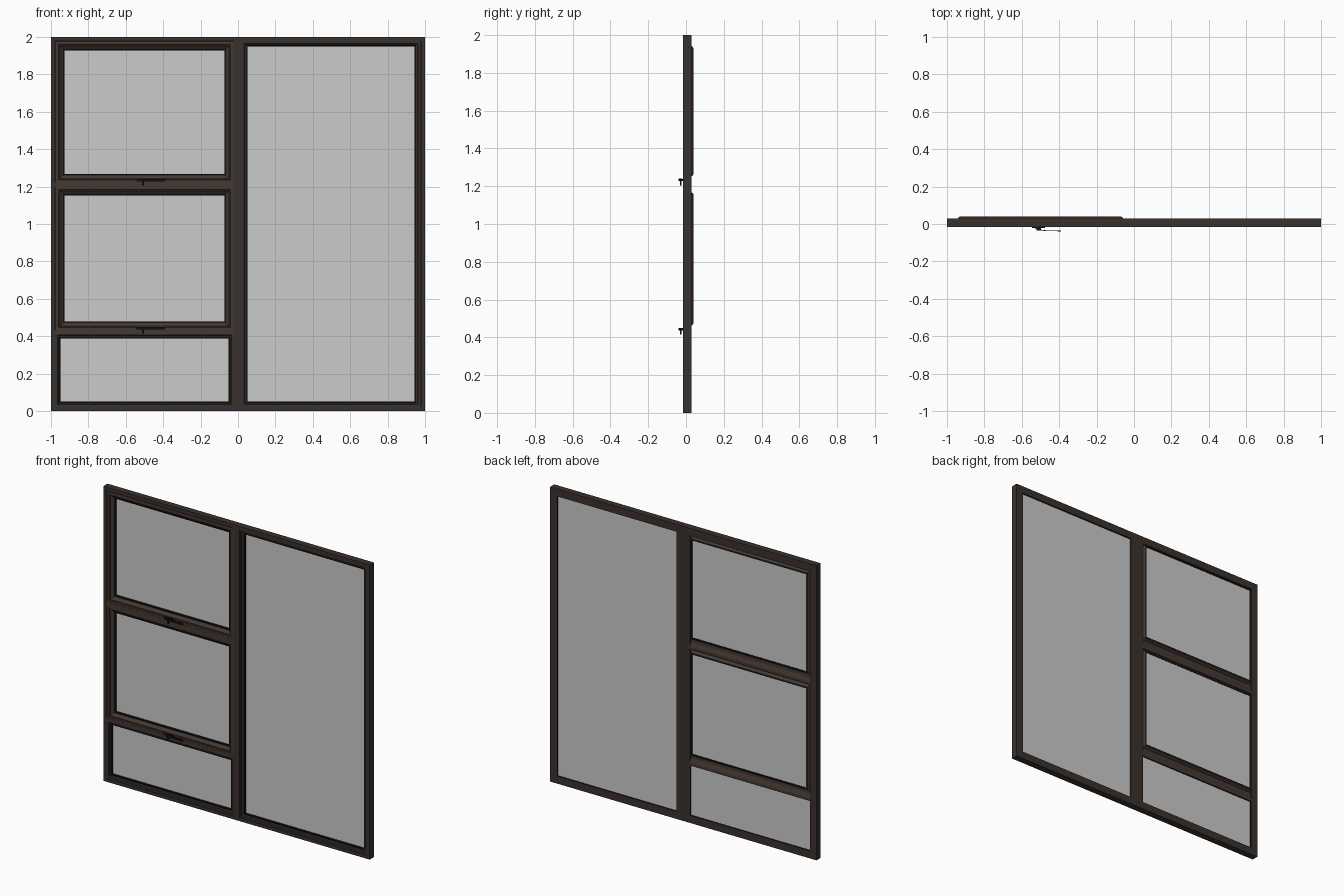
import bpy, bmesh
from mathutils import Vector

if "Cube" in bpy.data.objects:
    bpy.data.objects.remove(bpy.data.objects["Cube"])


def material(name, color, alpha=1.0, rough=0.5):
    m = bpy.data.materials.new(name)
    m.use_nodes = True
    m.diffuse_color = (*color, alpha)
    m.roughness = rough
    bsdf = m.node_tree.nodes["Principled BSDF"]
    bsdf.inputs["Base Color"].default_value = (*color, 1)
    bsdf.inputs["Alpha"].default_value = alpha
    bsdf.inputs["Roughness"].default_value = rough
    return m


FRAME = material("dark_bronze", (0.042, 0.032, 0.026))
BRONZE = material("warm_bronze", (0.058, 0.041, 0.033))
RUBBER = material("black_rubber", (0.006, 0.006, 0.006), rough=0.8)
GLASS = material("grey_glass", (0.55, 0.55, 0.55), alpha=0.45, rough=0.2)

FRONT, BACK = -0.016, 0.029


def finish(name, bm, mat):
    bmesh.ops.recalc_face_normals(bm, faces=bm.faces)
    mesh = bpy.data.meshes.new(name)
    bm.to_mesh(mesh)
    bm.free()
    mesh.materials.append(mat)
    ob = bpy.data.objects.new(name, mesh)
    bpy.context.collection.objects.link(ob)


def box(name, x, y, z, mat):
    """Box from three (min, max) ranges."""
    bm = bmesh.new()
    bmesh.ops.create_cube(bm, size=1)
    for v in bm.verts:
        v.co = Vector([r[0] if c < 0 else r[1] for c, r in zip(v.co, (x, y, z))])
    finish(name, bm, mat)


def prism(name, outline, sweep, mat):
    """Solid made by sweeping a closed outline of 3D points along a vector."""
    bm = bmesh.new()
    face = bm.faces.new([bm.verts.new(p) for p in outline])
    new = bmesh.ops.extrude_face_region(bm, geom=[face], use_keep_orig=True)["geom"]
    moved = [g for g in new if isinstance(g, bmesh.types.BMVert)]
    bmesh.ops.translate(bm, verts=moved, vec=sweep)
    finish(name, bm, mat)


def ring(name, x, z, profile, mat):
    """Mitred rectangular ring; profile is a closed loop of (inset, y)."""
    bm = bmesh.new()
    loops = []
    for sx, sz in ((0, 0), (1, 0), (1, 1), (0, 1)):
        loops.append([bm.verts.new((x[sx] + (1 - 2 * sx) * d, y,
                                    z[sz] + (1 - 2 * sz) * d)) for d, y in profile])
    n = len(profile)
    for i in range(4):
        a, b = loops[i], loops[(i + 1) % 4]
        for j in range(n):
            k = (j + 1) % n
            bm.faces.new((a[j], a[k], b[k], b[j]))
    finish(name, bm, mat)


def inset(r, d):
    return (r[0] + d, r[1] - d)


def rect_profile(d0, d1, y0, y1):
    return [(d0, y0), (d0, y1), (d1, y1), (d1, y0)]


# Outer frame with a rear rebate flange
ring("outer_frame", (-1, 1), (0, 2),
     [(0, FRONT), (0, BACK), (0.05, BACK), (0.05, 0.02), (0.022, 0.02), (0.022, FRONT)], FRAME)

# Centre mullion with a wider rear flange
box("centre_mullion", (-0.023, 0.023), (FRONT, 0.025), (0.01, 1.99), FRAME)
box("centre_mullion_flange", (-0.05, 0.05), (0.02, BACK), (0.04, 1.96), FRAME)

# Transoms, each with a rear flange that sheds water on a slope
for name, z, (low, high) in (("upper", (1.198, 1.222), (1.18, 1.24)),
                             ("lower", (0.412, 0.434), (0.39, 0.455))):
    box(name + "_transom", (-0.99, -0.01), (FRONT, 0.012), z, BRONZE)
    slope = [(0.008, low), (BACK, low), (BACK, low + 0.018), (0.014, high), (0.008, high)]
    prism(name + "_transom_flange", [(-0.955, y, h) for y, h in slope], (0.91, 0, 0), BRONZE)

# Fixed panes: stepped bead, gasket and glass
BEAD = [(0, -0.012), (0.012, -0.012), (0.015, -0.005), (0.022, -0.002),
        (0.024, 0.004), (0.024, 0.022), (0, 0.022)]
for name, x, z in (("large_fixed", (0.02, 0.975), (0.022, 1.978)),
                   ("lower_fixed", (-0.978, -0.022), (0.022, 0.418))):
    ring(name + "_bead", x, z, BEAD, FRAME)
    ring(name + "_gasket", x, z, rect_profile(0.021, 0.03, 0.0, 0.026), RUBBER)
    box(name + "_glass", inset(x, 0.027), (0.014, 0.021), inset(z, 0.027), GLASS)

# Opening sashes: bevelled section, gasket and glass standing proud at the back
SASH = [(0, -0.015), (0.016, -0.015), (0.018, -0.011), (0.024, -0.011), (0.043, 0.004),
        (0.043, 0.038), (0.038, 0.037), (0.026, 0.02), (0, 0.02)]
SASH_X = (-0.975, -0.025)
for name, z in (("upper_sash", (1.22, 1.975)), ("middle_sash", (0.43, 1.2))):
    ring(name, SASH_X, z, SASH, BRONZE)
    ring(name + "_gasket", SASH_X, z, rect_profile(0.042, 0.048, 0.006, 0.039), RUBBER)
    box(name + "_glass", inset(SASH_X, 0.046), (0.022, 0.037), inset(z, 0.046), GLASS)

    # Cam handle: base plate, pivot post, downward catch and swept flat lever
    h = z[0] + 0.013
    box(name + "_handle_base", (-0.545, -0.475), (-0.021, -0.008), (h - 0.006, h + 0.006), RUBBER)
    box(name + "_handle_post", (-0.52, -0.498), (-0.034, -0.019), (h - 0.005, h + 0.006), RUBBER)
    box(name + "_handle_catch", (-0.512, -0.502), (-0.031, -0.023), (h - 0.028, h), RUBBER)
    path = [(-0.53, -0.022), (-0.5, -0.03), (-0.47, -0.034), (-0.39, -0.035)]
    outline = path + [(x, y - 0.004) for x, y in reversed(path)]
    prism(name + "_handle_lever", [(x, y, h - 0.006) for x, y in outline],
          (0, 0, 0.013), RUBBER)
